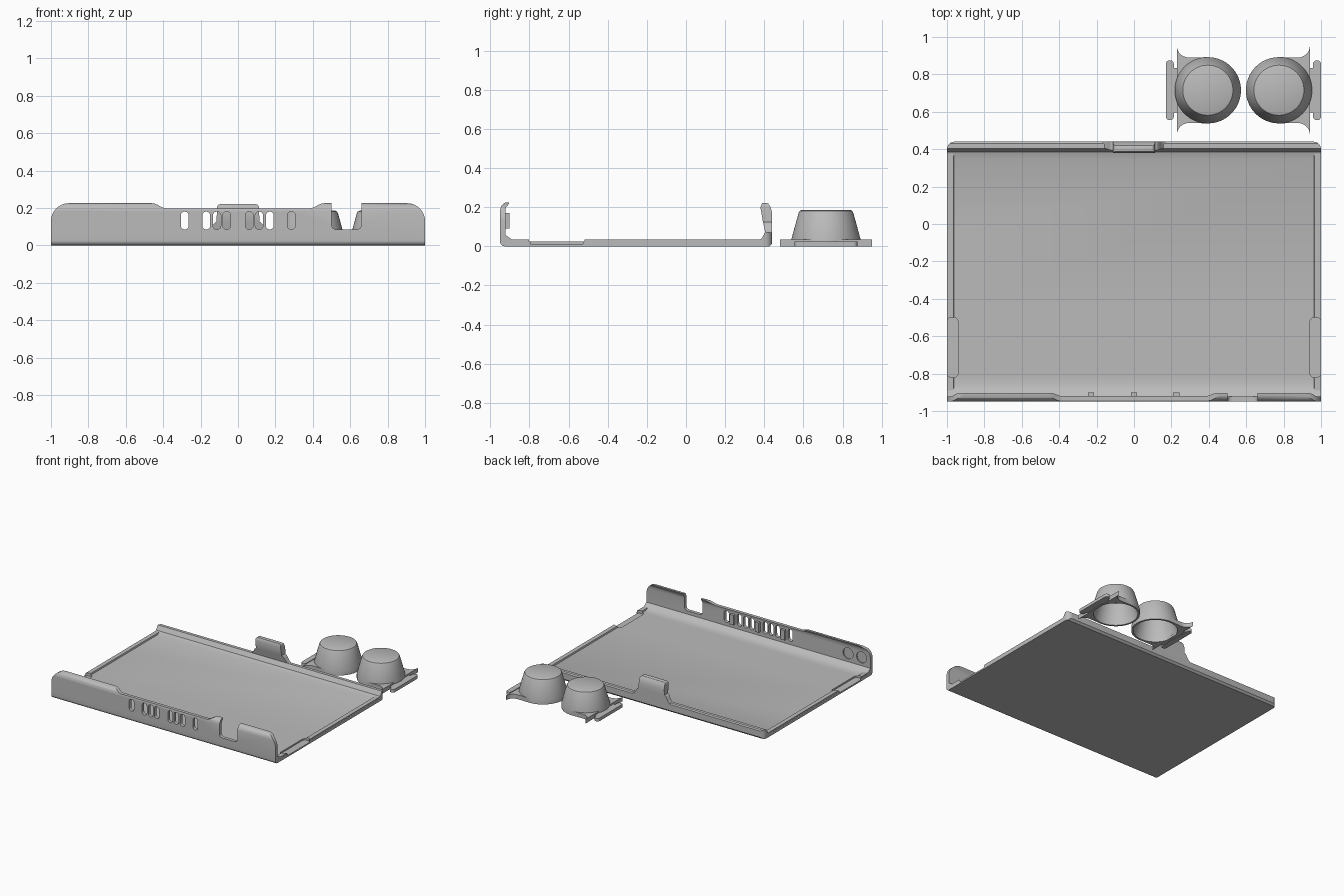
import bpy, math
from math import cos, sin, pi
from mathutils import Matrix

if "Cube" in bpy.data.objects:
    bpy.data.objects.remove(bpy.data.objects["Cube"])

grey = bpy.data.materials.new("plain grey")
grey.use_nodes = True
COL = (0.5, 0.5, 0.5, 1)
grey.diffuse_color = COL
grey.node_tree.nodes["Principled BSDF"].inputs["Base Color"].default_value = COL


def prism(name, pts, axis, lo, hi):
    """Extrude a 2D outline along an axis: x takes (y,z), y takes (x,z), z takes (x,y)."""
    place = {"x": lambda a, b, d: (d, a, b),
             "y": lambda a, b, d: (a, d, b),
             "z": lambda a, b, d: (a, b, d)}[axis]
    n = len(pts)
    verts = [place(a, b, d) for d in (lo, hi) for a, b in pts]
    faces = [list(range(n))[::-1], list(range(n, 2 * n))]
    faces += [[i, (i + 1) % n, (i + 1) % n + n, i + n] for i in range(n)]
    return finish(name, verts, faces)


def finish(name, verts, faces):
    import bmesh
    me = bpy.data.meshes.new(name)
    me.from_pydata(verts, [], faces)
    bm = bmesh.new()
    bm.from_mesh(me)
    bmesh.ops.recalc_face_normals(bm, faces=bm.faces)
    bm.to_mesh(me)
    bm.free()
    me.materials.append(grey)
    ob = bpy.data.objects.new(name, me)
    bpy.context.collection.objects.link(ob)
    return ob


def arc(cx, cy, r, a0, a1, n=8):
    return [(cx + r * cos(math.radians(a0 + (a1 - a0) * i / n)),
             cy + r * sin(math.radians(a0 + (a1 - a0) * i / n))) for i in range(n + 1)]


def rounded(x0, x1, y0, y1, r):
    return (arc(x1 - r, y1 - r, r, 0, 90) + arc(x0 + r, y1 - r, r, 90, 180)
            + arc(x0 + r, y0 + r, r, 180, 270) + arc(x1 - r, y0 + r, r, 270, 360))


def ease(x0, z0, x1, z1, n=8):
    """S-shaped blend between two levels."""
    return [(x0 + (x1 - x0) * i / n, z0 + (z1 - z0) * (1 - cos(pi * i / n)) / 2)
            for i in range(n + 1)]


def boolean(ob, tool, op):
    m = ob.modifiers.new("cut", "BOOLEAN")
    m.operation, m.object, m.solver = op, tool, "EXACT"
    bpy.context.view_layer.objects.active = ob
    bpy.ops.object.modifier_apply(modifier=m.name)
    bpy.data.objects.remove(tool)


def smooth(ob):
    bpy.ops.object.select_all(action="DESELECT")
    ob.select_set(True)
    bpy.context.view_layer.objects.active = ob
    bpy.ops.object.shade_smooth_by_angle(angle=math.radians(32))


# Tray floor with ramps up to the front wall and the low back lip
tray = prism("tray", [(-0.925, 0), (0.425, 0), (0.44, 0.015), (0.44, 0.065), (0.43, 0.072),
                      (0.405, 0.072), (0.385, 0.038), (0.345, 0.024), (-0.86, 0.024),
                      (-0.89, 0.035), (-0.925, 0.06)], "x", -1, 1)
boolean(tray, prism("corner_cutter", [(-1, -1), (1, -1)] + arc(0.96, 0.4, 0.04, 0, 90)
                    + arc(-0.96, 0.4, 0.04, 90, 180), "z", -0.1, 0.3), "INTERSECT")

# Thin raised rims along both sides, with a shallow clip pocket near the front
for s, side in ((-1, "right"), (1, "left")):
    rim = prism(side + "_rim", [(s * 0.999, 0.005), (s * 0.999, 0.035),
                                (s * 0.965, 0.035), (s * 0.955, 0.005)], "y", -0.9, 0.385)
    for ob in (rim, tray):
        pocket = prism("pocket_cutter", rounded(min(s * 0.94, s * 1.0), max(s * 0.94, s * 1.0),
                                                -0.82, -0.5, 0.025), "z", 0.012, 0.1)
        boolean(ob, pocket, "DIFFERENCE")
    smooth(rim)
smooth(tray)

# Front wall: curled section trimmed to its outline
wall = prism("front_wall", arc(-0.925, 0.025, 0.025, 270, 180)
             + [(-0.95, 0.185), (-0.944, 0.205), (-0.93, 0.22), (-0.915, 0.226), (-0.902, 0.226),
                (-0.906, 0.215), (-0.92, 0.198), (-0.923, 0.18), (-0.923, 0.0)], "x", -1, 1)
outline = ([(-1, -0.01), (1, -0.01)] + arc(0.905, 0.13, 0.095, 0, 90)
           + [(0.66, 0.225)] + arc(0.635, 0.11, 0.025, 0, -90, 5)
           + arc(0.525, 0.11, 0.025, 270, 180, 5) + [(0.5, 0.225)]
           + ease(0.46, 0.225, 0.38, 0.197) + ease(-0.38, 0.197, -0.46, 0.225)
           + arc(-0.905, 0.13, 0.095, 90, 180))
boolean(wall, prism("outline_cutter", outline, "y", -1.1, -0.8), "INTERSECT")
for x in (0.06, 0.113, 0.17, 0.285):
    for s in (-1, 1):
        slot = rounded(s * x - 0.021, s * x + 0.021, 0.085, 0.18, 0.02)
        boolean(wall, prism("slot_cutter", slot, "y", -1.1, -0.8), "DIFFERENCE")
for x in (-0.8, -0.92):
    dimple = arc(x, 0.125, 0.045, 0, 345, 23)
    boolean(wall, prism("dimple_cutter", dimple, "y", -0.932, -0.8), "DIFFERENCE")
smooth(wall)

# Small ribs on the inside of the front wall
for x, name in ((-0.23, "right"), (0, "middle"), (0.225, "left")):
    prism(name + "_rib", [(x - 0.017, 0.09), (x + 0.017, 0.09), (x + 0.017, 0.17),
                          (x - 0.017, 0.17)], "y", -0.93, -0.902)

# Back hook with flared foot
hook = prism("back_hook", [(0.44, 0.03), (0.44, 0.17), (0.432, 0.2), (0.42, 0.218),
                           (0.402, 0.226), (0.388, 0.22), (0.38, 0.2), (0.392, 0.13),
                           (0.405, 0.072), (0.405, 0.03)], "x", -0.2, 0.2)
shape = (ease(0.165, 0.07, 0.115, 0.125) + arc(0.09, 0.2, 0.022, 0, 90, 5)
         + arc(-0.09, 0.2, 0.022, 90, 180, 5) + ease(-0.115, 0.125, -0.165, 0.07)
         + [(-0.165, 0.035), (0.165, 0.035)])
boolean(hook, prism("hook_cutter", shape, "y", 0.3, 0.5), "INTERSECT")
smooth(hook)


def lathe(name, prof, cx, cy, n=64):
    """Closed ring profile of (radius, z) turned about a vertical axis; zero radius is an apex."""
    verts, rings = [], []
    for r, z in prof:
        k = n if r else 1
        rings.append([len(verts) + j for j in range(k)])
        verts += [(cx + r * cos(2 * pi * j / n), cy + r * sin(2 * pi * j / n), z)
                  for j in range(k)]
    faces = []
    for a, b in zip(rings, rings[1:]):
        for j in range(n):
            q = [a[j % len(a)], a[(j + 1) % len(a)], b[(j + 1) % len(b)], b[j % len(b)]]
            faces.append(list(dict.fromkeys(q)))
    return finish(name, verts, faces)


# Two hollow cups with horned base plates and side clips, mirrored left to right
CY, MID = 0.715, 0.585
for s, side in ((-1, "right"), (1, "left")):
    cx = MID + s * 0.19
    cup = lathe(side + "_cup", [(0, 0.185), (0.125, 0.185), (0.134, 0.181), (0.14, 0.17),
                                (0.177, 0.035), (0.177, 0), (0.162, 0), (0.162, 0.03),
                                (0.125, 0.165), (0, 0.165)], cx, CY)
    smooth(cup)
    edge = MID + s * 0.355
    horn = [(edge - s * 0.065 * (1 - cos(pi / 2 * i / 8)), 0.235 - 0.06 * sin(pi / 2 * i / 8))
            for i in range(9)]
    half = horn + [(cx, 0.177)]
    base = prism(side + "_base", [(x, CY + d) for x, d in half]
                 + [(x, CY - d) for x, d in half[::-1]], "z", 0, 0.035)
    hole = prism("hole_cutter", arc(cx, CY, 0.165, 0, 354, 59), "z", -0.1, 0.1)
    boolean(base, hole, "DIFFERENCE")
    smooth(base)
    xs = sorted((MID + s * 0.372, MID + s * 0.415))
    clip = prism(side + "_clip", rounded(*xs, CY - 0.16, CY + 0.16, 0.02), "z", 0, 0.025)
    smooth(clip)
    xs = sorted((MID + s * 0.345, MID + s * 0.385))
    prism(side + "_clip_neck", rounded(*xs, CY - 0.12, CY + 0.12, 0.008), "z", 0.002, 0.022)
